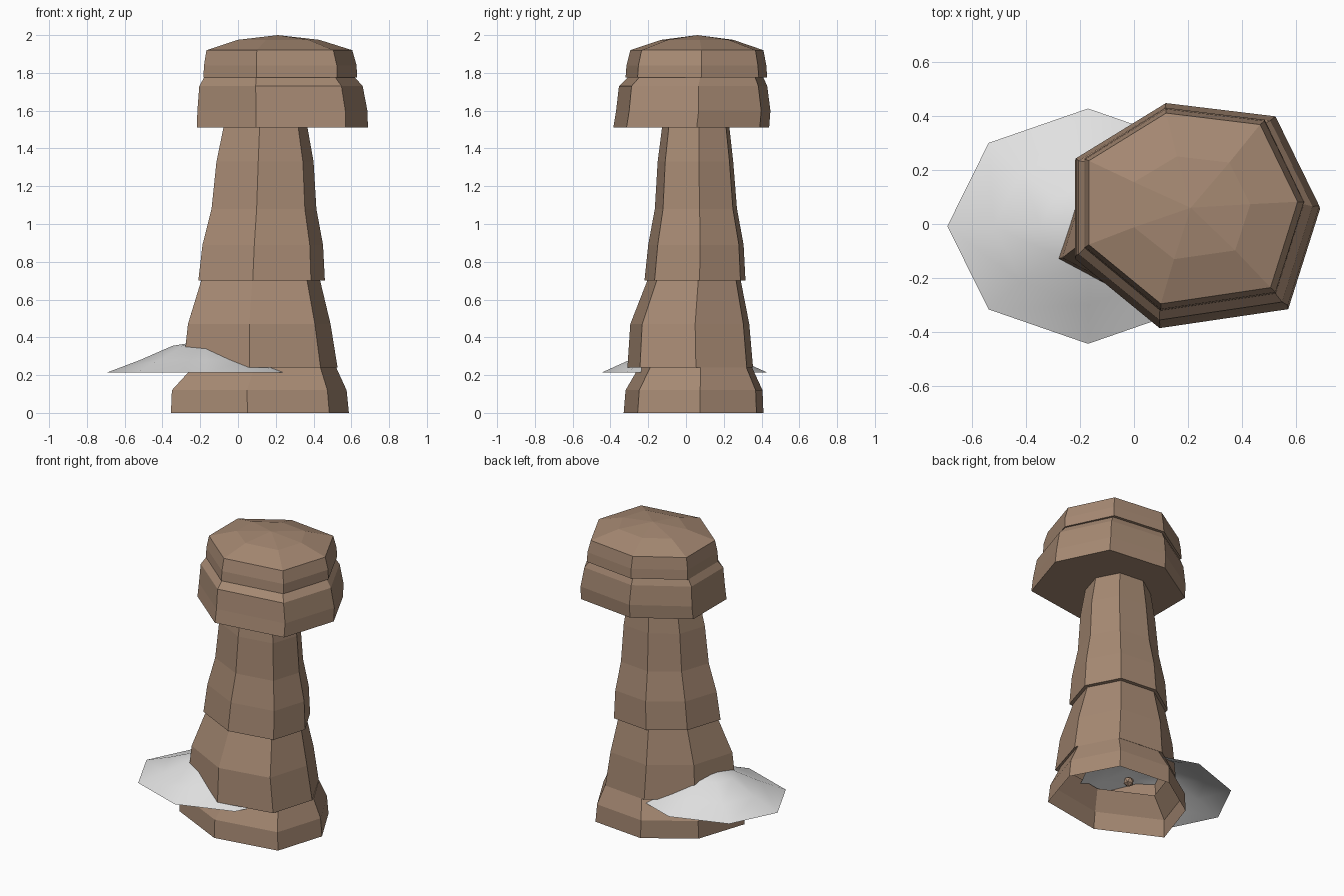
import bpy, bmesh, math
from mathutils import Vector

cube = bpy.data.objects.get("Cube")
if cube:
    bpy.data.objects.remove(cube)


def make_material(name, colour):
    material = bpy.data.materials.new(name)
    material.use_nodes = True
    material.diffuse_color = (*colour, 1)
    shader = next(n for n in material.node_tree.nodes if n.type == 'BSDF_PRINCIPLED')
    shader.inputs["Base Color"].default_value = (*colour, 1)
    shader.inputs["Roughness"].default_value = 0.9
    return material


def make_object(name, bm, material):
    mesh = bpy.data.meshes.new(name)
    bm.to_mesh(mesh)
    bm.free()
    mesh.materials.append(material)
    obj = bpy.data.objects.new(name, mesh)
    bpy.context.collection.objects.link(obj)
    return obj


def loft(name, sections, material, closed_bottom=False, peak=None):
    """Skin a stack of point rings, optionally closed below and pointed above."""
    bm = bmesh.new()
    rings = [[bm.verts.new(p) for p in section] for section in sections]
    count = len(rings[0])
    for low, high in zip(rings, rings[1:]):
        for i in range(count):
            j = (i + 1) % count
            bm.faces.new((low[i], low[j], high[j], high[i]))
    if closed_bottom:
        bm.faces.new(rings[0][::-1])
    if peak:
        tip = bm.verts.new(peak)
        for i in range(count):
            bm.faces.new((rings[-1][i], rings[-1][(i + 1) % count], tip))
    return make_object(name, bm, material)


def ring(outline, z, left, right, front, back):
    """Fit a unit outline into a rectangle at height z."""
    return [Vector((left + u * (right - left), front + v * (back - front), z))
            for u, v in outline]


rock = make_material("sandstone brown", (0.38, 0.25, 0.17))
snow = make_material("pale snow", (0.76, 0.76, 0.76))

# Uneven seven-sided cross-sections of the shaft and of the head
SHAFT = [(1, .545), (.83, .95), (.44, 1), (.12, .73), (0, .27), (.43, 0), (.89, .1)]
HEAD = [(1, .535), (.82, .94), (.37, 1), (0, .75), (0, .31), (.345, 0), (.87, .085)]

# Layers: height, left, right, front, back
base_layers = [
    (0, -.355, .587, -.33, .41),
    (.12, -.35, .575, -.32, .405),
    (.24, -.24, .52, -.25, .35),
]
lower_layers = [
    (.24, -.29, .527, -.31, .355),
    (.47, -.265, .49, -.295, .335),
    (.7, -.195, .435, -.205, .29),
]
column_layers = [
    (.7, -.21, .46, -.22, .315),
    (.89, -.188, .45, -.2, .305),
    (1.08, -.14, .415, -.165, .27),
    (1.33, -.114, .4, -.15, .25),
    (1.51, -.077, .368, -.127, .23),
]
collar_layers = [
    (1.51, -.218, .688, -.385, .44),
    (1.6, -.215, .685, -.37, .447),
    (1.73, -.205, .66, -.355, .43),
    (1.775, -.18, .62, -.31, .41),
]
crown_layers = [
    (1.775, -.183, .63, -.32, .43),
    (1.84, -.18, .628, -.315, .425),
    (1.92, -.167, .605, -.295, .41),
    (1.975, 0, .43, -.13, .25),
]

# Shaft: each tier starts with a ledge from the tier below
previous = None
for name, layers in (("rock_base", base_layers), ("lower_tier", lower_layers),
                     ("column", column_layers)):
    sections = [ring(SHAFT, *layer) for layer in layers]
    if previous:
        sections.insert(0, previous)
    loft(name, sections, rock)
    previous = sections[-1]

# Head: a wide collar and a low pointed crown
loft("collar", [ring(HEAD, *layer) for layer in collar_layers], rock, closed_bottom=True)
loft("crown", [ring(HEAD, *layer) for layer in crown_layers], rock,
     closed_bottom=True, peak=(.21, .06, 2))

# Snow drift leaning on the foot: an open eight-sided mound
drift = []
for scale, z in ((1, .215), (.67, .28), (.34, .355)):
    drift.append([Vector((-.17 + .52 * scale * math.cos(i * math.tau / 8),
                          -.008 + .435 * scale * math.sin(i * math.tau / 8), z))
                  for i in range(8)])
mound = loft("snow_drift", drift, snow, peak=(-.17, 0, .385))
for polygon in mound.data.polygons:
    polygon.use_smooth = True

# Small stone hidden in the hollow base
bm = bmesh.new()
bmesh.ops.create_icosphere(bm, subdivisions=1, radius=.035)
pebble = make_object("pebble", bm, rock)
pebble.location = (.06, .02, .18)
